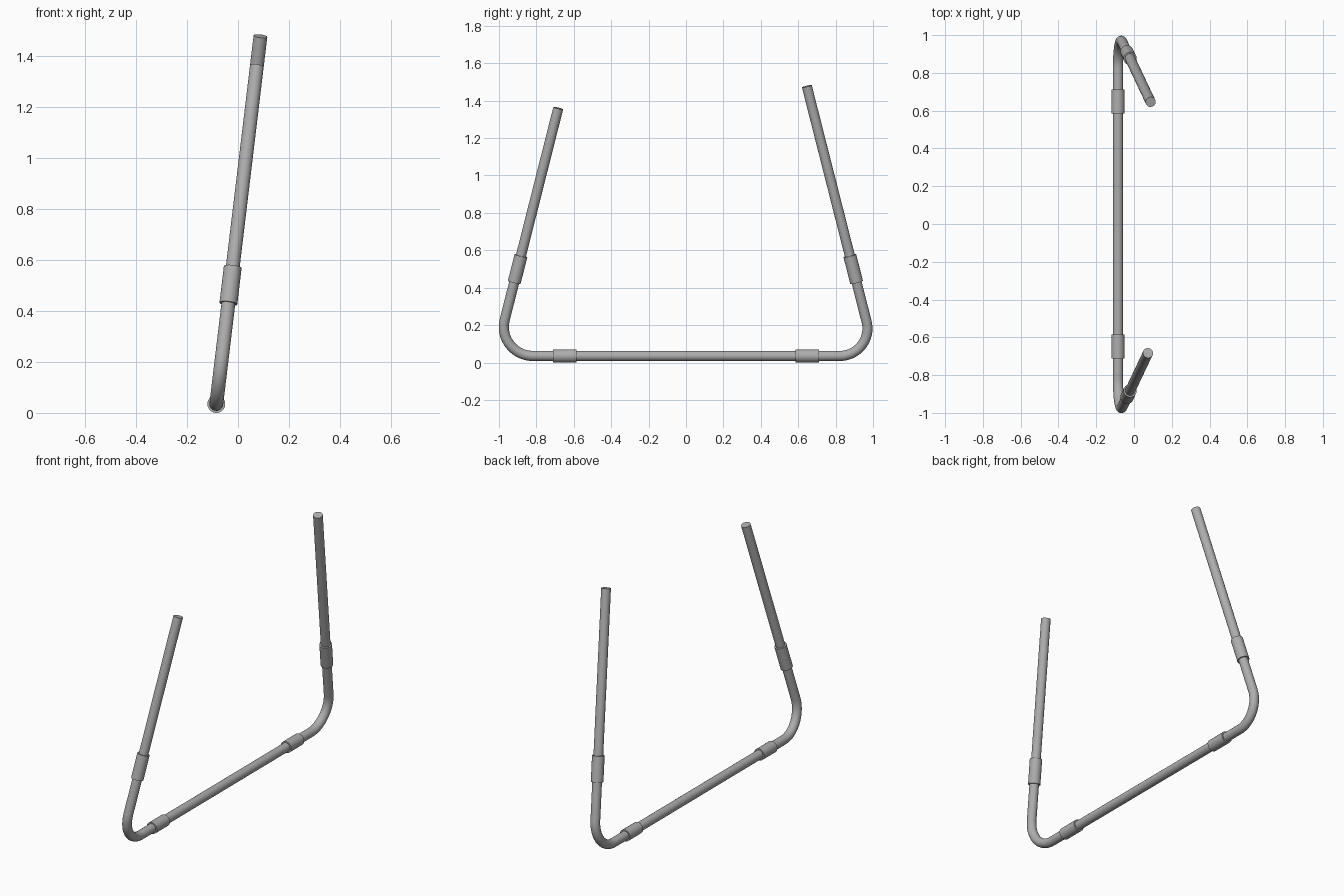
import bpy, bmesh, math
from mathutils import Vector

cube = bpy.data.objects.get("Cube")
if cube:
    bpy.data.objects.remove(cube, do_unlink=True)

metal = bpy.data.materials.new("grey metal")
metal.use_nodes = True
COLOR = (0.42, 0.42, 0.42, 1)
metal.diffuse_color = COLOR
metal.node_tree.nodes["Principled BSDF"].inputs["Base Color"].default_value = COLOR

PIPE, COLLAR = 0.027, 0.035     # radii
BASE_Z, LEAN, SIDES = 0.035, 0.12, 32
PLANE_NORMAL = Vector((1, 0, -LEAN)).normalized()


def on_frame(y, z):
    """Point on the leaning plane that holds the whole frame."""
    return Vector((-0.085 + LEAN * (z - BASE_Z), y, z))


def tube(name, path, radius):
    """Sweep a capped round section along a path in the leaning plane."""
    bm = bmesh.new()
    rings = []
    for i, p in enumerate(path):
        tangent = (path[min(i + 1, len(path) - 1)] - path[max(i - 1, 0)]).normalized()
        side = tangent.cross(PLANE_NORMAL)
        angles = [2 * math.pi * k / SIDES for k in range(SIDES)]
        rings.append([bm.verts.new(p + radius * (math.cos(a) * PLANE_NORMAL + math.sin(a) * side))
                      for a in angles])
    for a, b in zip(rings, rings[1:]):
        for k in range(SIDES):
            n = (k + 1) % SIDES
            bm.faces.new((a[k], a[n], b[n], b[k]))
    bm.faces.new(rings[0])
    bm.faces.new(rings[-1])
    bmesh.ops.recalc_face_normals(bm, faces=bm.faces)
    mesh = bpy.data.meshes.new(name)
    bm.to_mesh(mesh)
    bm.free()
    mesh.materials.append(metal)
    obj = bpy.data.objects.new(name, mesh)
    bpy.context.collection.objects.link(obj)
    bpy.ops.object.select_all(action='DESELECT')
    obj.select_set(True)
    bpy.context.view_layer.objects.active = obj
    bpy.ops.object.shade_smooth_by_angle(angle=math.radians(40))


def bend(corner, d1, d2, t, steps=20):
    """Arc that rounds a corner, touching both directions at distance t."""
    half = d1.angle(d2) / 2
    centre = corner + (d1 + d2).normalized() * t / math.cos(half)
    v1, v2 = corner + d1 * t - centre, corner + d2 * t - centre
    sweep = v1.angle(v2)
    return [centre + (v1 * math.sin(sweep * (1 - i / steps)) + v2 * math.sin(sweep * i / steps))
            / math.sin(sweep) for i in range(steps + 1)]


# Long straight tube along the ground
tube("base_tube", [on_frame(-0.65, BASE_Z), on_frame(0.65, BASE_Z)], PIPE)

# Each end: corner y, leg top (y, z), bend length
for end, sign, corner_y, top_y, top_z, t in (("front", -1, 1.018, 0.683, 1.36, 0.20),
                                             ("back", 1, 1.012, 0.646, 1.477, 0.19)):
    corner = on_frame(sign * corner_y, BASE_Z)
    top = on_frame(sign * top_y, top_z)
    inward = Vector((0, -sign, 0))
    upward = (top - corner).normalized()
    base_joint = on_frame(sign * 0.648, BASE_Z)
    leg_joint = corner + upward * 0.483

    tube(end + "_elbow", [base_joint] + bend(corner, inward, upward, t) + [leg_joint], PIPE)
    tube(end + "_leg", [leg_joint, top], PIPE)
    for name, joint, way, half in (("base", base_joint, inward, 0.063),
                                   ("leg", leg_joint, upward, 0.074)):
        tube(f"{end}_{name}_collar", [joint - way * half, joint + way * half], COLLAR)
